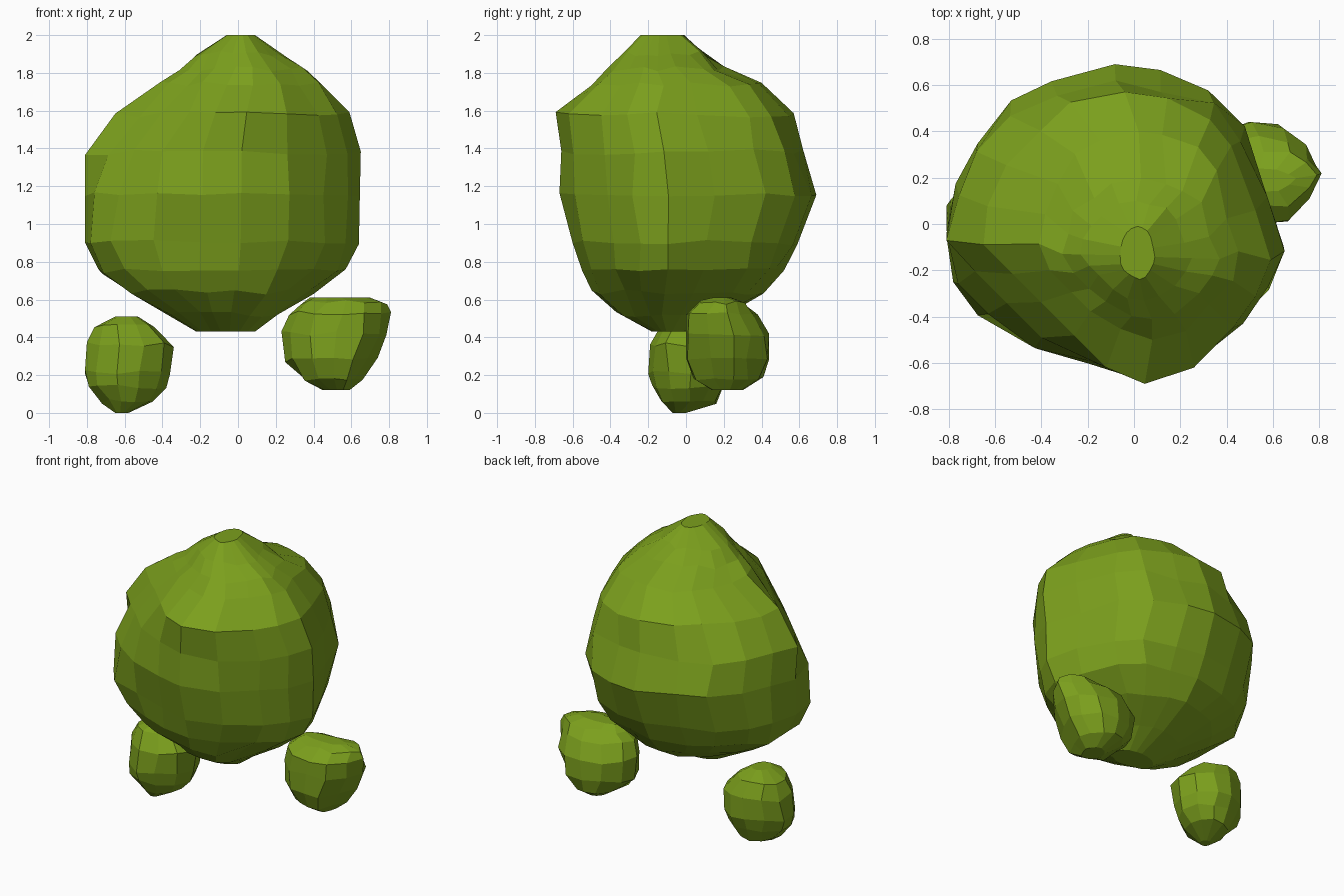
import bpy, bmesh, random

random.seed(4)

green = bpy.data.materials.new("leaf_green")
green.diffuse_color = (0.2, 0.35, 0.012, 1)


def lerp(table, z):
    """Piecewise linear lookup in (z, value) pairs."""
    for (z0, a), (z1, b) in zip(table, table[1:]):
        if z <= z1:
            return a + (b - a) * max(0, (z - z0) / (z1 - z0))
    return table[-1][1]


def clump(name, outline, rings, jitter, trims=()):
    """Loft a faceted blob: each ring is (z, x min, x max, y min, y max).
    Each trim (dx, dy, table) limits the reach in a diagonal direction."""
    us, vs = zip(*outline)
    u0, u1, v0, v1 = min(us), max(us), min(vs), max(vs)
    bm = bmesh.new()
    loops = []
    for i, (z, xa, xb, ya, yb) in enumerate(rings):
        end = i in (0, len(rings) - 1)
        loop = []
        for u, v in outline:
            on_edge = u in (u0, u1) or v in (v0, v1)
            j = 0 if end or on_edge else jitter
            x = xa + (xb - xa) * (u - u0) / (u1 - u0) + random.uniform(-j, j)
            y = ya + (yb - ya) * (v - v0) / (v1 - v0) + random.uniform(-j, j)
            dz = 0 if end else random.uniform(-jitter, jitter)
            for dx, dy, table in trims:
                over = (x * dx + y * dy) * 0.7071 - lerp(table, z)
                if over > 0:
                    x -= over * dx * 0.7071
                    y -= over * dy * 0.7071
            loop.append(bm.verts.new((x, y, z + dz)))
        loops.append(loop)
    n = len(outline)
    for a, b in zip(loops, loops[1:]):
        for k in range(n):
            bm.faces.new((a[k], a[(k + 1) % n], b[(k + 1) % n], b[k]))
    bm.faces.new(loops[0][::-1])
    bm.faces.new(loops[-1])
    bmesh.ops.recalc_face_normals(bm, faces=bm.faces)
    mesh = bpy.data.meshes.new(name)
    bm.to_mesh(mesh)
    bm.free()
    mesh.materials.append(green)
    ob = bpy.data.objects.new(name, mesh)
    bpy.context.collection.objects.link(ob)
    return ob


# Large crown, leaning in towards its peak at front left and back left
crown_outline = [
    (0.65, -0.10), (0.58, 0.14), (0.47, 0.43), (0.33, 0.58), (0.12, 0.66),
    (-0.08, 0.70), (-0.34, 0.64), (-0.54, 0.53), (-0.69, 0.36), (-0.77, 0.17),
    (-0.81, -0.05), (-0.78, -0.29), (-0.66, -0.44), (-0.44, -0.55),
    (-0.20, -0.63), (0.02, -0.69), (0.26, -0.62), (0.46, -0.44), (0.59, -0.28)]
front_left = [(0.43, 0.42), (0.6, 0.69), (0.77, 0.79), (1.03, 0.77), (1.21, 0.70),
              (1.38, 0.63), (1.57, 0.53), (1.79, 0.36), (1.95, 0.22), (2.0, 0.18)]
back_left = [(0.43, 0.35), (0.58, 0.55), (0.96, 0.71), (1.18, 0.76), (1.45, 0.69),
             (1.58, 0.57), (1.8, 0.39), (2.0, 0.1)]
clump("large_crown", crown_outline, [
    (0.43, -0.22, 0.09, -0.18, 0.00),
    (0.52, -0.36, 0.21, -0.37, 0.20),
    (0.64, -0.57, 0.40, -0.50, 0.41),
    (0.75, -0.74, 0.57, -0.55, 0.52),
    (0.90, -0.81, 0.64, -0.60, 0.59),
    (1.16, -0.81, 0.645, -0.67, 0.69),
    (1.38, -0.81, 0.65, -0.66, 0.62),
    (1.58, -0.67, 0.59, -0.69, 0.57),
    (1.74, -0.41, 0.45, -0.50, 0.40),
    (1.82, -0.31, 0.37, -0.41, 0.20),
    (1.90, -0.23, 0.25, -0.33, 0.10),
    (2.00, -0.06, 0.09, -0.24, -0.01)], 0.016,
    [(-1, -1, front_left), (-1, 1, back_left)])

# Small round clump, low on the left
clump("left_clump", [
    (1.0, 0.05), (0.82, 0.6), (0.4, 0.93), (-0.1, 1.0), (-0.6, 0.8),
    (-0.95, 0.35), (-1.0, -0.2), (-0.75, -0.7), (-0.25, -1.0),
    (0.3, -0.92), (0.8, -0.55)], [
    (0.00, -0.65, -0.58, -0.07, 0.00),
    (0.06, -0.72, -0.45, -0.13, 0.16),
    (0.14, -0.79, -0.38, -0.18, 0.20),
    (0.22, -0.81, -0.36, -0.20, 0.23),
    (0.36, -0.80, -0.34, -0.19, 0.23),
    (0.46, -0.76, -0.44, -0.13, 0.18),
    (0.51, -0.65, -0.53, -0.06, 0.08)], 0.014)

# Small pointed clump, higher on the right
clump("right_clump", [
    (1.0, 0.15), (0.8, 0.5), (0.47, 0.9), (0.0, 1.0), (-0.5, 0.85),
    (-0.88, 0.45), (-1.0, -0.05), (-0.85, -0.5), (-0.45, -0.9),
    (0.05, -1.0), (0.52, -0.95), (0.82, -0.4)], [
    (0.12, 0.45, 0.59, 0.14, 0.30),
    (0.18, 0.34, 0.66, 0.04, 0.41),
    (0.28, 0.25, 0.74, 0.00, 0.44),
    (0.42, 0.23, 0.785, 0.00, 0.44),
    (0.53, 0.27, 0.81, 0.00, 0.38),
    (0.585, 0.33, 0.79, 0.08, 0.31),
    (0.61, 0.38, 0.70, 0.14, 0.24)], 0.014)
